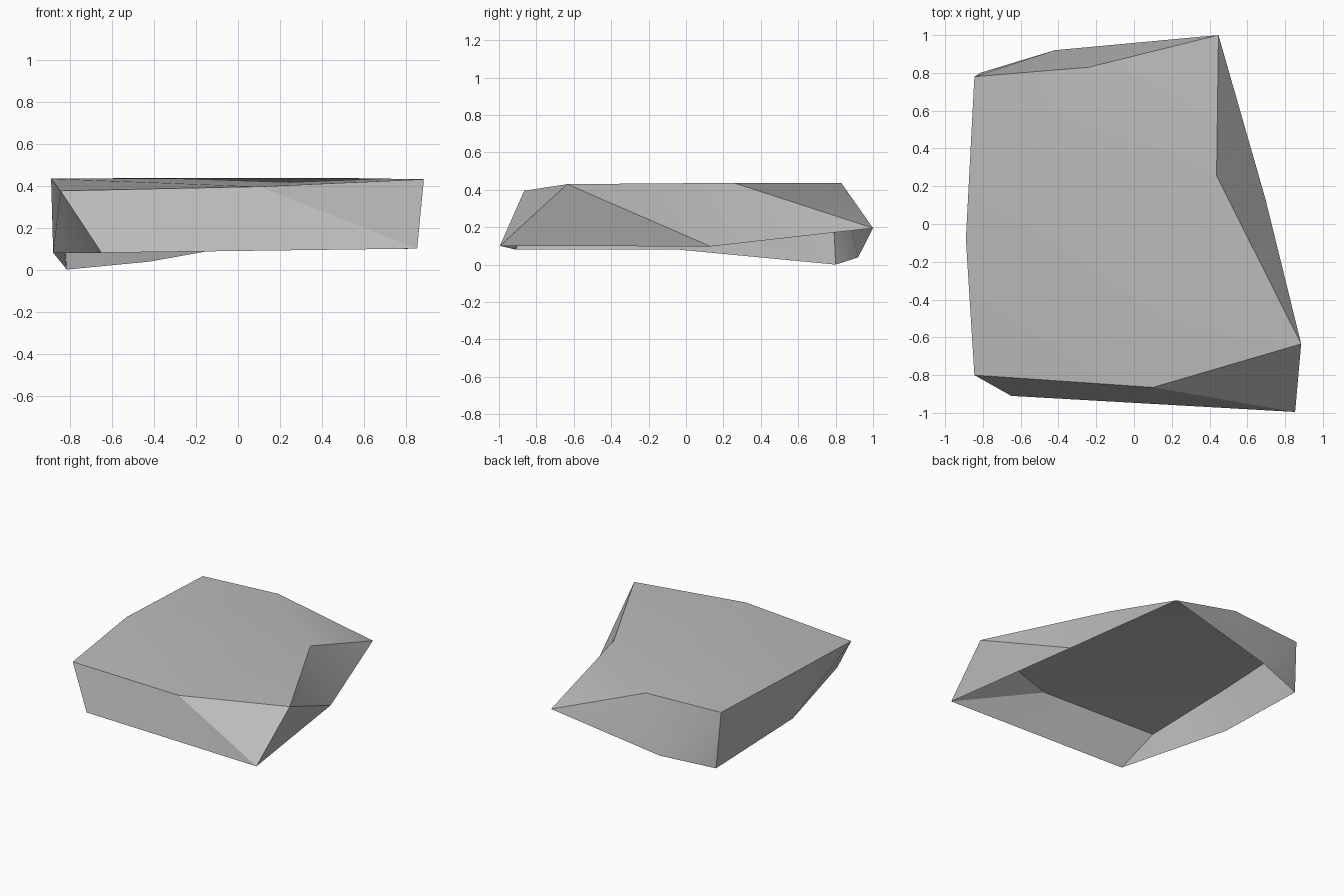
import bpy
import bmesh
import math

cube = bpy.data.objects.get("Cube")
if cube:
    bpy.data.objects.remove(cube, do_unlink=True)

# Stone colour
stone = bpy.data.materials.new("stone grey")
stone.use_nodes = True
grey = (0.5, 0.5, 0.5, 1)
stone.diffuse_color = grey
stone.node_tree.nodes["Principled BSDF"].inputs["Base Color"].default_value = grey

# Corners of the upper plateau and of the lower rim, each running counterclockwise
corners = {
    "top_front_right": (-0.845, -0.80, 0.375),
    "top_front": (0.10, -0.865, 0.395),
    "top_front_left": (0.885, -0.635, 0.43),
    "top_notch": (0.437, 0.255, 0.437),
    "top_back": (-0.24, 0.83, 0.437),
    "top_back_right": (-0.845, 0.78, 0.43),
    "top_right": (-0.89, -0.08, 0.433),
    "rim_front_right": (-0.65, -0.91, 0.08),
    "rim_front_left": (0.853, -0.995, 0.10),
    "rim_left": (0.696, 0.132, 0.097),
    "rim_back_left": (0.447, 1.0, 0.195),
    "rim_back": (-0.42, 0.92, 0.038),
    "rim_back_right": (-0.815, 0.80, 0.0),
    "rim_right": (-0.88, -0.04, 0.08),
}

facets = [
    # plateau
    "top_front_right top_front top_right",
    "top_front top_front_left top_notch",
    "top_front top_notch top_right",
    "top_notch top_back top_right",
    "top_back top_back_right top_right",
    "top_notch rim_back_left top_back",
    # front
    "rim_front_right top_front top_front_right",
    "rim_front_right rim_front_left top_front",
    "rim_front_left top_front_left top_front",
    # left side
    "rim_front_left rim_left top_front_left",
    "rim_left top_notch top_front_left",
    "rim_left rim_back_left top_notch",
    # back
    "rim_back_left rim_back top_back",
    "rim_back top_back_right top_back",
    "rim_back rim_back_right top_back_right",
    # right side
    "rim_back_right rim_right top_right",
    "rim_back_right top_right top_back_right",
    "rim_right top_front_right top_right",
    "rim_right rim_front_right top_front_right",
]

# Rock shell, open underneath
bm = bmesh.new()
verts = {name: bm.verts.new(co) for name, co in corners.items()}
for facet in facets:
    bm.faces.new([verts[name] for name in facet.split()])

mesh = bpy.data.meshes.new("rock_slab")
bm.to_mesh(mesh)
bm.free()
mesh.materials.append(stone)
rock = bpy.data.objects.new("rock_slab", mesh)
bpy.context.collection.objects.link(rock)

# Soft shading across shallow facets, sharp along the steep edges
bpy.ops.object.select_all(action="DESELECT")
rock.select_set(True)
bpy.context.view_layer.objects.active = rock
bpy.ops.object.shade_smooth_by_angle(angle=math.radians(30))
